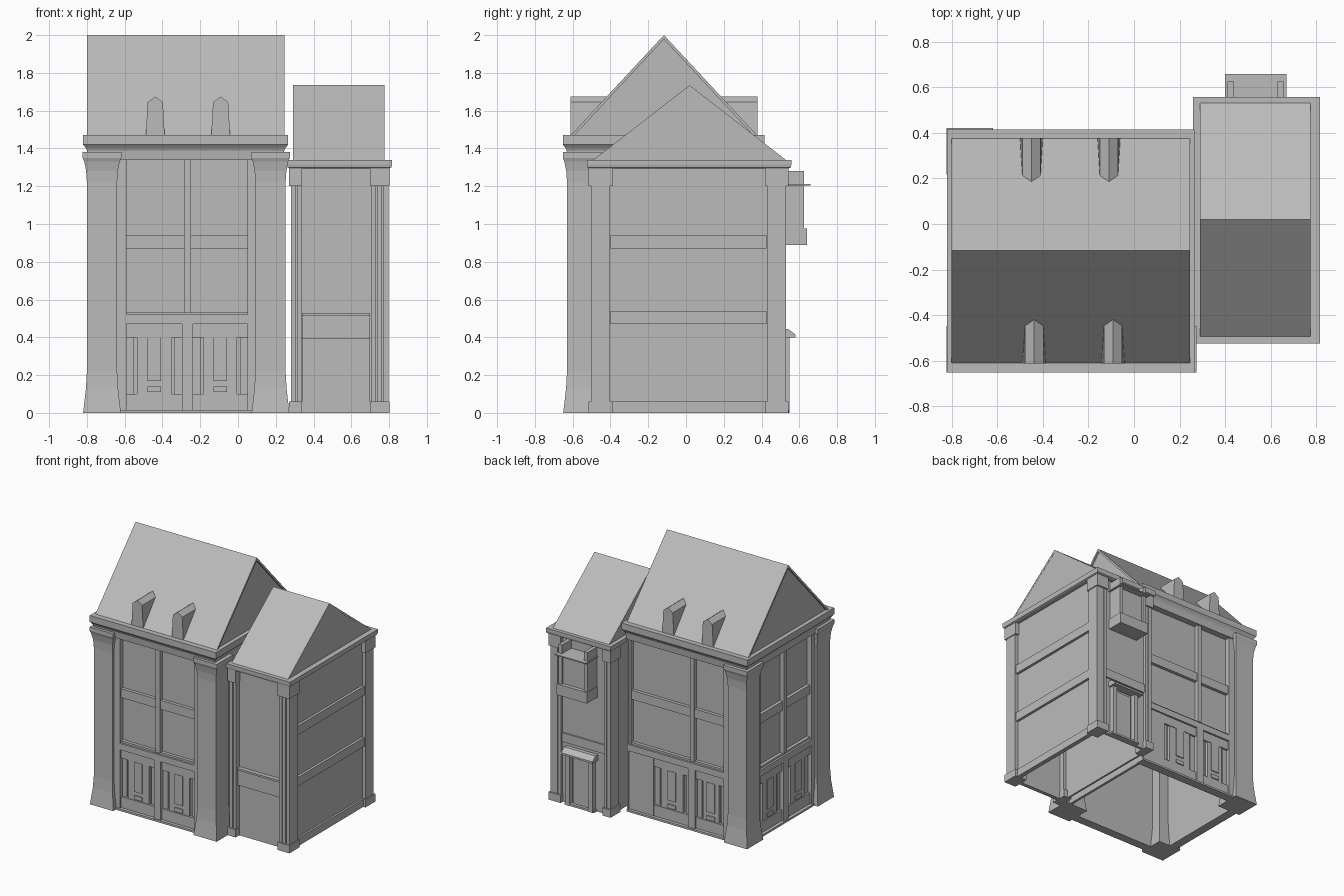
import bpy, bmesh

cube = bpy.data.objects.get("Cube")
if cube:
    bpy.data.objects.remove(cube, do_unlink=True)

stone = bpy.data.materials.new("grey_stone")
stone.use_nodes = True
GREY = (0.5, 0.5, 0.5, 1)
stone.diffuse_color = GREY
stone.node_tree.nodes["Principled BSDF"].inputs["Base Color"].default_value = GREY


def finish(name, bm):
    bmesh.ops.recalc_face_normals(bm, faces=bm.faces)
    mesh = bpy.data.meshes.new(name)
    bm.to_mesh(mesh)
    bm.free()
    mesh.materials.append(stone)
    obj = bpy.data.objects.new(name, mesh)
    bpy.context.collection.objects.link(obj)
    return obj


def skin(name, rings):
    """Join equal rings of points and cap both ends."""
    bm = bmesh.new()
    loops = [[bm.verts.new(p) for p in ring] for ring in rings]
    for a, b in zip(loops, loops[1:]):
        for i in range(len(a)):
            j = (i + 1) % len(a)
            bm.faces.new((a[i], a[j], b[j], b[i]))
    bm.faces.new(loops[0])
    bm.faces.new(loops[-1])
    return finish(name, bm)


def moulding(name, x0, x1, y0, y1, profile):
    """Rectangle swept up through (outset, height) pairs."""
    return skin(name, [[(x0 - o, y0 - o, z), (x1 + o, y0 - o, z),
                        (x1 + o, y1 + o, z), (x0 - o, y1 + o, z)] for o, z in profile])


def box(name, x0, x1, y0, y1, z0, z1):
    return moulding(name, x0, x1, y0, y1, [(0, z0), (0, z1)])


def prism_x(name, x0, x1, outline):
    return skin(name, [[(x, y, z) for y, z in outline] for x in (x0, x1)])


def prism_y(name, y0, y1, outline):
    return skin(name, [[(x, y, z) for x, z in outline] for y in (y0, y1)])


def facade(side, plane):
    """Box maker in wall coordinates: along, depth outward, height."""
    def put(name, u0, u1, d0, d1, z0, z1):
        name = side + "_" + name
        if side.endswith(("front", "back")):
            s = -1 if side.endswith("front") else 1
            a, b = sorted((plane + s * d0, plane + s * d1))
            return box(name, u0, u1, a, b, z0, z1)
        s = -1 if side.endswith("left") else 1
        a, b = sorted((plane + s * d0, plane + s * d1))
        return box(name, a, b, u0, u1, z0, z1)
    return put


def door_leaf(put, u0, u1):
    """Panelled leaf between two narrow recessed side lights."""
    mid = (u0 + u1) / 2
    put("door_bottom_rail", u0, u1, -.04, -.015, .015, .1)
    put("door_top_rail", u0, u1, -.04, -.015, .4, .47)
    put("door_leaf", u0 + .055, u1 - .055, -.04, -.02, .1, .4)
    put("door_panel", mid - .035, mid + .035, -.02, -.012, .17, .4)
    put("letter_plate", mid - .035, mid + .035, -.02, -.012, .11, .14)
    for a, b in ((u0, u0 + .04), (u1 - .04, u1)):
        put("side_light", a, b, -.04, -.03, .1, .4)


def shop_wall(put, lo, hi, u0, u1, post0, post1):
    """Two-bay wall with upper windows, bands and a door storey."""
    put("wall", lo, hi, -.06, -.04, 0, 1.35)
    put("frame_a", lo, u0, -.04, 0, 0, 1.35)
    put("frame_b", u1, hi, -.04, 0, 0, 1.35)
    put("mullion", post0, post1, -.04, -.005, .53, 1.35)
    put("door_post", post0 - .012, post1 + .012, -.04, 0, 0, .47)
    put("upper_band", u0, u1, -.04, -.015, .87, .94)
    put("shop_band", u0, u1, -.04, .0, .47, .52)
    put("shop_ledge", u0, u1, -.04, -.015, .52, .535)
    put("sill", lo, hi, -.06, .01, 0, .015)


# Main house walls
front = facade("house_front", -.61)
shop_wall(front, -.7, .16, -.59, .05, -.285, -.25)
door_leaf(front, -.59, -.297)
door_leaf(front, -.238, .05)

left = facade("house_left", -.78)
shop_wall(left, -.56, .33, -.43, .2, -.133, -.097)
door_leaf(left, -.43, -.145)
door_leaf(left, -.085, .2)

back = facade("house_back", .38)
shop_wall(back, -.72, .24, -.59, .23, -.33, -.295)
door_leaf(back, -.283, .02)
door_leaf(back, -.59, -.342)
back("plain_panel", .02, .23, -.04, -.012, .015, .47)
box("house_right_wall", .215, .235, -.55, .37, 0, 1.35)

# Flared corner pillars
pillar = [(.02, 0), (.013, .06), (.005, .13), (0, .22), (0, 1.22),
          (.004, 1.28), (.014, 1.33), (.022, 1.35), (.022, 1.38)]
for label, px, py in (("front_right", -.72, -.55), ("front_left", .172, -.55),
                      ("back_right", -.72, .32)):
    moulding(label + "_pillar", px - .08, px + .08, py - .08, py + .08, pillar)

# Main cornice and roof
moulding("house_cornice", -.8, .245, -.632, .395,
         [(-.006, 1.34), (0, 1.39), (.008, 1.405), (.02, 1.42), (.02, 1.47)])


def gable_roof(name, x0, x1, y0, y1, eave, ridge, inset):
    mid = (y0 + y1) / 2
    prism_x(name + "_gable", x0 + inset, x1 - inset,
            [(y0 + .02, eave), (mid, ridge - .02), (y1 - .02, eave)])
    prism_x(name + "_slopes", x0, x1,
            [(y0, eave), (mid, ridge), (y1, eave),
             (y1 - .02, eave), (mid, ridge - .022), (y0 + .02, eave)])


gable_roof("house_roof", -.8, .245, -.612, .378, 1.468, 2.0, .012)

# Dormers
for s, centre, y0, y1 in (("front", -.438, -.612, -.41), ("front", -.092, -.612, -.41),
                          ("back", -.45, .18, .378), ("back", -.11, .18, .378)):
    half = [(-.05, 1.468), (-.04, 1.645), (0, 1.675), (.04, 1.645), (.05, 1.468)]
    prism_y(s + "_dormer", y0, y1, [(centre + u, z) for u, z in half])

# Annex walls
a_front = facade("annex_front", -.49)
a_front("wall", .29, .78, -.05, -.03, 0, 1.3)
a_front("lower_panel", .34, .7, -.03, -.02, 0, .395)
a_front("band", .34, .7, -.03, -.005, .395, .515)
a_front("ledge", .34, .7, -.03, .003, .515, .53)

a_side = facade("annex_right", .78)
a_side("wall", -.47, .53, -.03, -.01, 0, 1.3)
a_side("plinth", -.4, .425, -.02, .005, 0, .06)
for z0, z1 in ((.47, .54), (.87, .94)):
    a_side("band", -.4, .425, -.02, .01, z0, z1)

a_back = facade("annex_back", .53)
a_back("wall", .29, .78, -.04, -.02, 0, 1.3)
a_back("band", .34, .7, -.03, -.008, .47, .54)
box("annex_left_wall", .29, .305, -.47, .52, 0, 1.3)

# Annex corner piers: base, cap and clustered shafts
for y0, y1 in ((-.515, -.39), (.42, .542)):
    for x0, x1 in ((.27, .34), (.7, .803)):
        box("pier_base", x0, x1, y0, y1, 0, .06)
        box("pier_cap", x0, x1, y0, y1, 1.2, 1.3)
    ya, yb = y0 + .012, y1 - .012
    box("outer_shaft", .768, .796, ya, yb, .06, 1.2)
    box("inner_shaft", .705, .73, ya, yb, .06, 1.2)
    box("centre_shaft", .735, .763, ya, yb, .06, 1.2)
    box("left_shaft", .28, .307, ya, yb, .06, 1.2)
    box("left_inner_shaft", .312, .336, ya, yb, .06, 1.2)

# Annex cornice and roof
moulding("annex_cornice", .262, .812, -.522, .555,
         [(-.01, 1.295), (0, 1.3), (.003, 1.315), (.003, 1.338)])
gable_roof("annex_roof", .29, .775, -.495, .533, 1.336, 1.735, .001)

# Rear bay window
a_back("bay_base", .405, .665, -.03, .11, .89, .975)
a_back("bay_body", .42, .65, -.03, .08, .975, 1.2)
a_back("bay_roof", .4, .67, -.03, .128, 1.203, 1.212)
for x0 in (.41, .63):
    a_back("bay_post", x0, x0 + .028, -.03, .096, .975, 1.28)

# Rear entrance with sloped canopy
prism_x("door_canopy", .4, .67, [(.5, .4), (.58, .4), (.58, .415), (.54, .445), (.5, .445)])
for x0 in (.42, .62):
    a_back("door_jamb", x0, x0 + .035, -.03, .018, 0, .4)
a_back("entrance_door", .47, .605, -.03, -.008, .01, .38)
a_back("entrance_step", .41, .665, -.03, .015, 0, .015)
